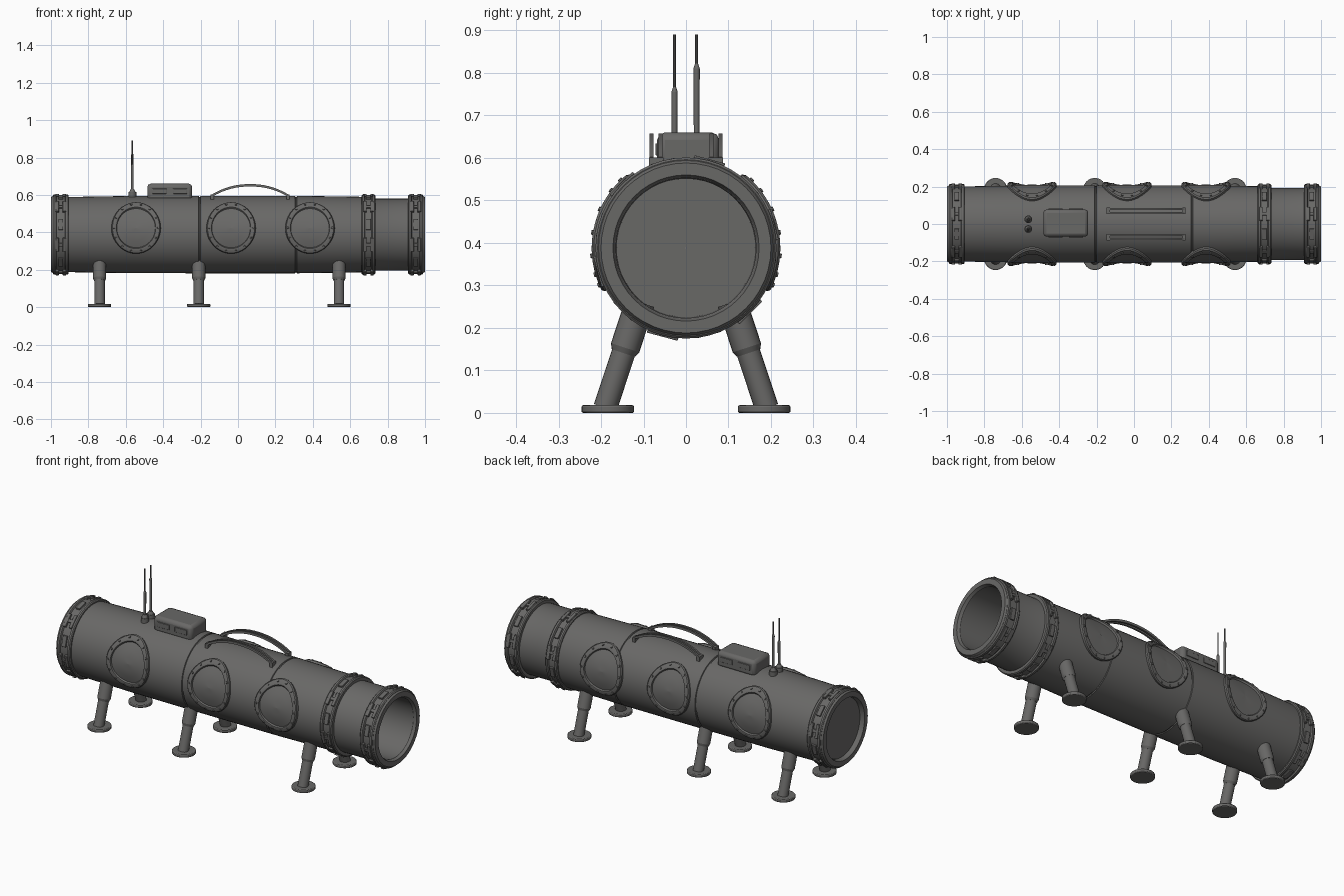
import bpy, bmesh
from math import sin, cos, pi, asin, radians
from mathutils import Vector, Matrix

if "Cube" in bpy.data.objects:
    bpy.data.objects.remove(bpy.data.objects["Cube"])

AXIS_Z = 0.388
BODY_R = 0.207


def material(name, col):
    m = bpy.data.materials.new(name)
    m.use_nodes = True
    m.diffuse_color = col
    bsdf = m.node_tree.nodes["Principled BSDF"]
    bsdf.inputs["Base Color"].default_value = col
    bsdf.inputs["Roughness"].default_value = 0.6
    return m


GREY = material("dark_grey_metal", (0.14, 0.138, 0.134, 1))


def finish(name, bm, bevel=0.0):
    """Turn a bmesh into a smooth object with sharp creases."""
    bmesh.ops.remove_doubles(bm, verts=bm.verts, dist=1e-5)
    bmesh.ops.recalc_face_normals(bm, faces=bm.faces)
    for f in bm.faces:
        f.smooth = True
    for e in bm.edges:
        if len(e.link_faces) == 2 and e.calc_face_angle(0) > radians(32):
            e.smooth = False
    me = bpy.data.meshes.new(name)
    bm.to_mesh(me)
    bm.free()
    me.materials.append(GREY)
    ob = bpy.data.objects.new(name, me)
    bpy.context.scene.collection.objects.link(ob)
    if bevel:
        mod = ob.modifiers.new("soft_edges", "BEVEL")
        mod.width, mod.segments = bevel, 2
    return ob


def skin(bm, rows, close_rows=False):
    """Bridge rings of points, each ring closed on itself."""
    rings = [[bm.verts.new(p) for p in row] for row in rows]
    pairs = list(zip(rings, rings[1:]))
    if close_rows:
        pairs.append((rings[-1], rings[0]))
    for a, b in pairs:
        n = len(a)
        for i in range(n):
            j = (i + 1) % n
            bm.faces.new((a[i], a[j], b[j], b[i]))


def lathe(name, profile, closed=False, seg=48):
    """Revolve (x, radius) points around the hull axis."""
    bm = bmesh.new()
    turn = [2 * pi * i / seg for i in range(seg)]
    skin(bm, [[(x, r * cos(t), AXIS_Z + r * sin(t)) for t in turn] for x, r in profile], closed)
    bmesh.ops.dissolve_degenerate(bm, dist=1e-5, edges=bm.edges)
    return finish(name, bm)


def rod(bm, a, b, r1, r2=None, seg=20):
    a, b = Vector(a), Vector(b)
    rot = (b - a).to_track_quat("Z", "Y").to_matrix().to_4x4()
    bmesh.ops.create_cone(bm, cap_ends=True, segments=seg, radius1=r1,
                          radius2=r1 if r2 is None else r2, depth=(b - a).length,
                          matrix=Matrix.Translation((a + b) / 2) @ rot)


def box(bm, size, mat):
    bmesh.ops.create_cube(bm, size=1, matrix=mat @ Matrix.Diagonal((*size, 1)))


# Hull: outer skin with panel seams, open tunnel on +x, closed wall on -x
profile = [(-0.975, 0.001), (-0.975, 0.165), (-0.995, 0.17), (-0.995, 0.198), (-0.9, 0.201), (-0.6, 0.206)]
for seam in (-0.205, 0.31):
    profile += [(seam - 0.005, BODY_R), (seam - 0.003, 0.202), (seam + 0.003, 0.202), (seam + 0.005, BODY_R)]
profile += [(0.66, 0.202), (0.7, 0.2), (0.72, 0.192), (0.95, 0.192), (0.995, 0.19),
            (0.995, 0.18), (0.985, 0.165), (-0.955, 0.163), (-0.955, 0.001)]
lathe("hull", profile)

# Clamp collars with raised rims, and the latches around them
for name, x0, x1 in (("left_end", -0.99, -0.905), ("middle", 0.66, 0.735), ("right_end", 0.91, 0.99)):
    lathe(name + "_collar", [
        (x0, 0.185), (x0, 0.208), (x0 + 0.005, 0.213), (x0 + 0.016, 0.213), (x0 + 0.02, 0.205),
        (x1 - 0.02, 0.205), (x1 - 0.016, 0.213), (x1 - 0.005, 0.213), (x1, 0.208), (x1, 0.185)], True)
    bm = bmesh.new()
    for i in range(12):
        spin = (Matrix.Translation((0, 0, AXIS_Z)) @ Matrix.Rotation(2 * pi * (i + 0.5) / 12, 4, "X"))
        mid = (x0 + x1) / 2
        if i % 2:
            # paired bars with a bridge
            for s in (-1, 1):
                box(bm, (0.018, 0.075, 0.014), spin @ Matrix.Translation((mid + s * 0.019, 0, 0.209)))
            box(bm, (0.04, 0.018, 0.012), spin @ Matrix.Translation((mid, 0, 0.208)))
        else:
            box(bm, (0.026, 0.06, 0.012), spin @ Matrix.Translation((mid, 0, 0.206)))
    finish(name + "_latches", bm, 0.002)

lathe("right_lip", [(0.985, 0.166), (1.0, 0.172), (1.0, 0.2), (0.99, 0.206), (0.985, 0.19)], True)
lathe("left_lip", [(-0.985, 0.166), (-1.0, 0.172), (-1.0, 0.2), (-0.99, 0.206), (-0.985, 0.19)], True)


# Portholes that follow the curve of the hull
def on_hull(x, z, off, side):
    a = asin((z - AXIS_Z) / BODY_R)
    return (x, side * (BODY_R + off) * cos(a), AXIS_Z + (BODY_R + off) * sin(a))


WINDOW_Z = 0.422
ring_profile = [(0.133, -0.006), (0.131, 0.01), (0.126, 0.015), (0.11, 0.015), (0.105, 0.012),
                (0.103, 0.003), (0.07, 0.003), (0.035, 0.003), (0.0005, 0.003)]
for n, cx in enumerate((-0.545, -0.037, 0.385)):
    for side, label in ((-1, "front"), (1, "back")):
        bm = bmesh.new()
        turn = [2 * pi * i / 40 for i in range(40)]
        skin(bm, [[on_hull(cx + r * cos(t), WINDOW_Z + r * sin(t), off, side) for t in turn]
                  for r, off in ring_profile])
        finish(f"{label}_porthole_{n + 1}", bm)
        bm = bmesh.new()
        for i in range(14):
            t = 2 * pi * i / 14
            x, z = cx + 0.118 * cos(t), WINDOW_Z + 0.118 * sin(t)
            rod(bm, on_hull(x, z, 0.01, side), on_hull(x, z, 0.019, side), 0.007, 0.005, 8)
        finish(f"{label}_porthole_bolts_{n + 1}", bm)

# Splayed legs with sleeves and round feet
for n, x in enumerate((-0.74, -0.21, 0.54)):
    for side, label in ((-1, "front"), (1, "back")):
        bm = bmesh.new()
        foot, hip = Vector((x, side * 0.19, 0.012)), Vector((x, side * 0.108, 0.26))
        rod(bm, foot, hip, 0.028)
        rod(bm, foot.lerp(hip, 0.52), foot.lerp(hip, 0.57), 0.029, 0.035)
        rod(bm, foot.lerp(hip, 0.57), hip, 0.035)
        finish(f"{label}_leg_{n + 1}", bm)
        bm = bmesh.new()
        rod(bm, (x, side * 0.184, 0), (x, side * 0.184, 0.018), 0.062, seg=32)
        finish(f"{label}_foot_{n + 1}", bm, 0.004)

# Equipment box on the roof, with plates on both long sides
bm = bmesh.new()
box(bm, (0.24, 0.146, 0.09), Matrix.Translation((-0.365, 0.005, 0.615)))
finish("roof_box", bm, 0.018)
bm = bmesh.new()
for x in (-0.42, -0.31):
    for y in (-0.068, 0.078):
        box(bm, (0.075, 0.008, 0.028), Matrix.Translation((x, y, 0.62)))
finish("roof_box_plates", bm, 0.002)

# Arched double handrails
for side, label in ((-1, "front"), (1, "back")):
    bm = bmesh.new()
    for y in (0.06, 0.081):
        rows = []
        for i in range(17):
            u = i / 16 * 2 - 1
            x, z = 0.065 + 0.205 * u, 0.652 - 0.056 * abs(u) ** 2.2
            rows.append([(x, side * y + dy, z + dz) for dy, dz in
                         ((-0.005, -0.007), (0.005, -0.007), (0.005, 0.006), (-0.005, 0.006))])
        skin(bm, rows)
    bmesh.ops.holes_fill(bm, edges=bm.edges)
    for x in (-0.137, 0.267):
        box(bm, (0.018, 0.034, 0.035), Matrix.Translation((x, side * 0.07, 0.584)))
    finish(label + "_handrail", bm)

# Twin antennas
for label, y, step in (("front", -0.027, 0.755), ("back", 0.025, 0.81)):
    bm = bmesh.new()
    x = -0.565
    rod(bm, (x, y, 0.58), (x, y, 0.615), 0.021)
    rod(bm, (x, y, 0.615), (x, y, 0.632), 0.017, 0.009)
    rod(bm, (x, y, 0.63), (x, y, step), 0.0065, 0.0075, 12)
    rod(bm, (x, y, step), (x, y, step + 0.012), 0.0075, 0.0035, 12)
    rod(bm, (x, y, step), (x, y, 0.89), 0.0035, seg=10)
    finish(label + "_antenna", bm)
